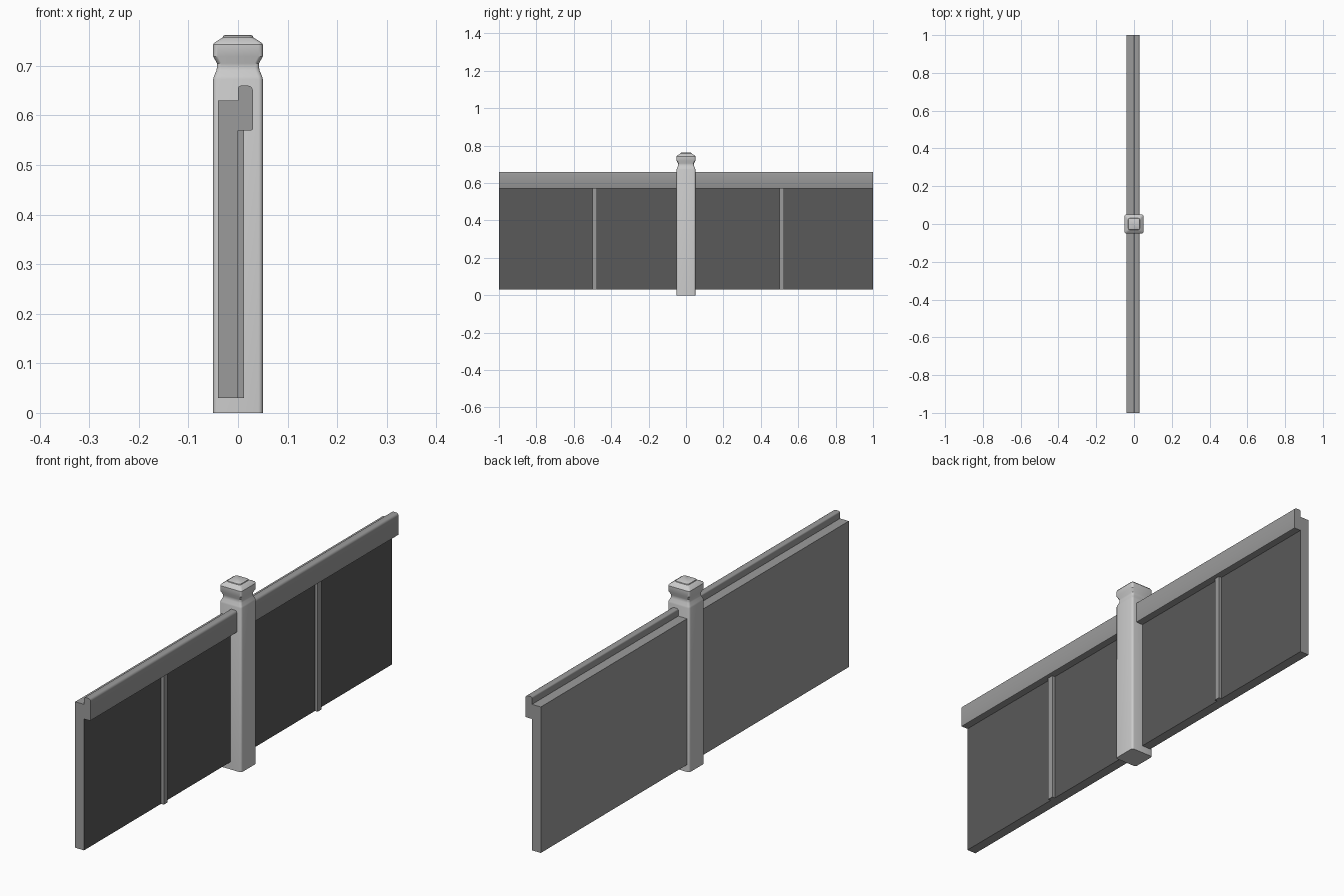
import bpy, bmesh, math

if "Cube" in bpy.data.objects:
    bpy.data.objects.remove(bpy.data.objects["Cube"])


def material(name, v):
    m = bpy.data.materials.new(name)
    m.diffuse_color = (v, v, v, 1)
    m.use_nodes = True
    m.node_tree.nodes["Principled BSDF"].inputs["Base Color"].default_value = m.diffuse_color
    return m


def loft(name, rings, mats=(), angle=30):
    """Skin a closed solid through rings of points with capped ends."""
    bm = bmesh.new()
    loops = [[bm.verts.new(p) for p in r] for r in rings]
    n = len(loops[0])
    for a, b in zip(loops, loops[1:]):
        for i in range(n):
            j = (i + 1) % n
            bm.faces.new((a[i], a[j], b[j], b[i]))
    bm.faces.new(loops[0][::-1])
    bm.faces.new(loops[-1])
    bmesh.ops.recalc_face_normals(bm, faces=bm.faces)
    me = bpy.data.meshes.new(name)
    bm.to_mesh(me)
    bm.free()
    ob = bpy.data.objects.new(name, me)
    bpy.context.collection.objects.link(ob)
    for m in mats:
        me.materials.append(m)
    bpy.ops.object.select_all(action='DESELECT')
    ob.select_set(True)
    bpy.context.view_layer.objects.active = ob
    bpy.ops.object.shade_smooth_by_angle(angle=math.radians(angle))
    return ob


def extrude_y(name, section, y0, y1, mats):
    return loft(name, [[(x, y, z) for x, z in section] for y in (y0, y1)], mats)


def arc(cx, cz, r, a0, a1, steps=4):
    return [(cx + r * math.cos(math.radians(a0 + (a1 - a0) * i / steps)),
             cz + r * math.sin(math.radians(a0 + (a1 - a0) * i / steps)))
            for i in range(steps + 1)]


def rounded_square(h, r, z):
    pts = []
    for k, (sx, sy) in enumerate([(1, 1), (-1, 1), (-1, -1), (1, -1)]):
        pts += arc(sx * (h - r), sy * (h - r), r, 90 * k, 90 * k + 90)
    return [(x, y, z) for x, y in pts]


wood = material("mid_grey", 0.33)
dark = material("dark_grey", 0.1)

# Post with turned-in neck and stepped cap: (height, half width)
profile = [(0, .05), (.673, .05), (.679, .0485), (.691, .0435), (.697, .0425),
           (.705, .0425), (.719, .05), (.743, .05), (.747, .0475),
           (.757, .031), (.760, .030), (.762, .027)]
loft("post", [rounded_square(h, 0.009, z) for z, h in profile])

# Handrail section: rounded top, eased lower outer edge
rail = ([(0, .57)] + arc(.027, .573, .003, -90, 0, 2)
        + arc(.02, .65, .01, 0, 90) + arc(.006, .654, .006, 90, 180))
board = [(-.04, .03), (0, .03), (0, .63), (-.04, .63)]
batten = [(0, .03), (.0125, .03), (.0125, .57), (0, .57)]

# Two identical fence bays, one on each side of the post
for side, y in (("left", -1), ("right", 0)):
    panel = extrude_y(side + "_panel", board, y, y + 1, [wood, dark])
    for f in panel.data.polygons:
        if f.normal.x > 0.9:
            f.material_index = 1
    extrude_y(side + "_handrail", rail, y, y + 1, [wood])
    extrude_y(side + "_batten", batten, y + .5, y + .525, [wood])
